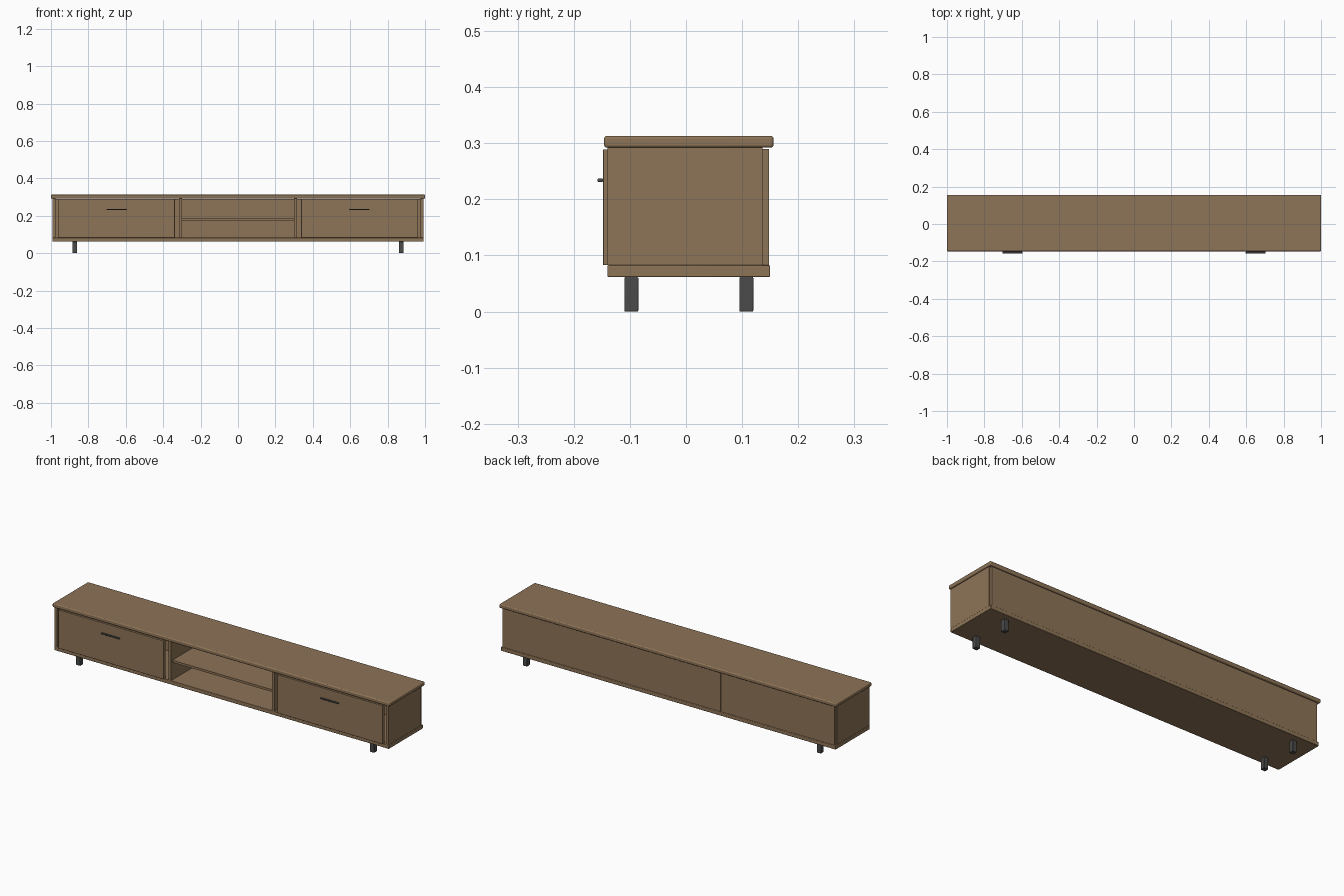
import bpy

if "Cube" in bpy.data.objects:
    bpy.data.objects.remove(bpy.data.objects["Cube"])


def material(name, rgb):
    m = bpy.data.materials.new(name)
    m.diffuse_color = (*rgb, 1)
    m.use_nodes = True
    m.node_tree.nodes["Principled BSDF"].inputs["Base Color"].default_value = m.diffuse_color
    return m


WOOD = material("wood", (0.27, 0.175, 0.095))
METAL = material("dark_metal", (0.07, 0.07, 0.07))


def box(name, x, y, z, mat=WOOD, bevel=0.0, segments=2):
    """Box from (min, max) ranges, with an optional rounded edge."""
    bpy.ops.mesh.primitive_cube_add(
        size=1, location=[(a + b) / 2 for a, b in (x, y, z)])
    ob = bpy.context.object
    ob.name = name
    ob.scale = [b - a for a, b in (x, y, z)]
    bpy.ops.object.transform_apply(location=False, rotation=False, scale=True)
    ob.data.materials.append(mat)
    if bevel:
        mod = ob.modifiers.new("Rounded edges", 'BEVEL')
        mod.width, mod.segments = bevel, segments
        bpy.ops.object.shade_smooth_by_angle()
    return ob


def both_sides(name, x, y, z, **kw):
    """The same box on the right and mirrored on the left."""
    box("right_" + name, x, y, z, **kw)
    box("left_" + name, (-x[1], -x[0]), y, z, **kw)


# Carcass
box("top_board", (-1, 1), (-0.146, 0.156), (0.292, 0.313), bevel=0.005, segments=3)
box("bottom_board", (-0.993, 0.993), (-0.14, 0.15), (0.0615, 0.0825), bevel=0.002)
both_sides("side_panel", (0.977, 0.992), (-0.14, 0.136), (0.0825, 0.292))
both_sides("divider", (0.30, 0.315), (-0.14, 0.136), (0.0825, 0.292))
box("shelf", (-0.30, 0.30), (-0.128, 0.136), (0.176, 0.188))

# Back panels
box("middle_back_panel", (-0.309, 0.309), (0.136, 0.148), (0.0825, 0.290))
both_sides("back_panel", (0.310, 0.985), (0.136, 0.148), (0.0825, 0.290))

# Drawer fronts and their bar handles
both_sides("drawer_front", (0.338, 0.962), (-0.148, -0.13), (0.0825, 0.289), bevel=0.001)
both_sides("handle", (0.597, 0.703), (-0.1575, -0.148), (0.231, 0.237),
           mat=METAL, bevel=0.0015)

# Legs
for part, y in (("front_leg", (-0.11, -0.085)), ("back_leg", (0.095, 0.12))):
    both_sides(part, (0.86, 0.885), y, (0, 0.0615), mat=METAL, bevel=0.002)
